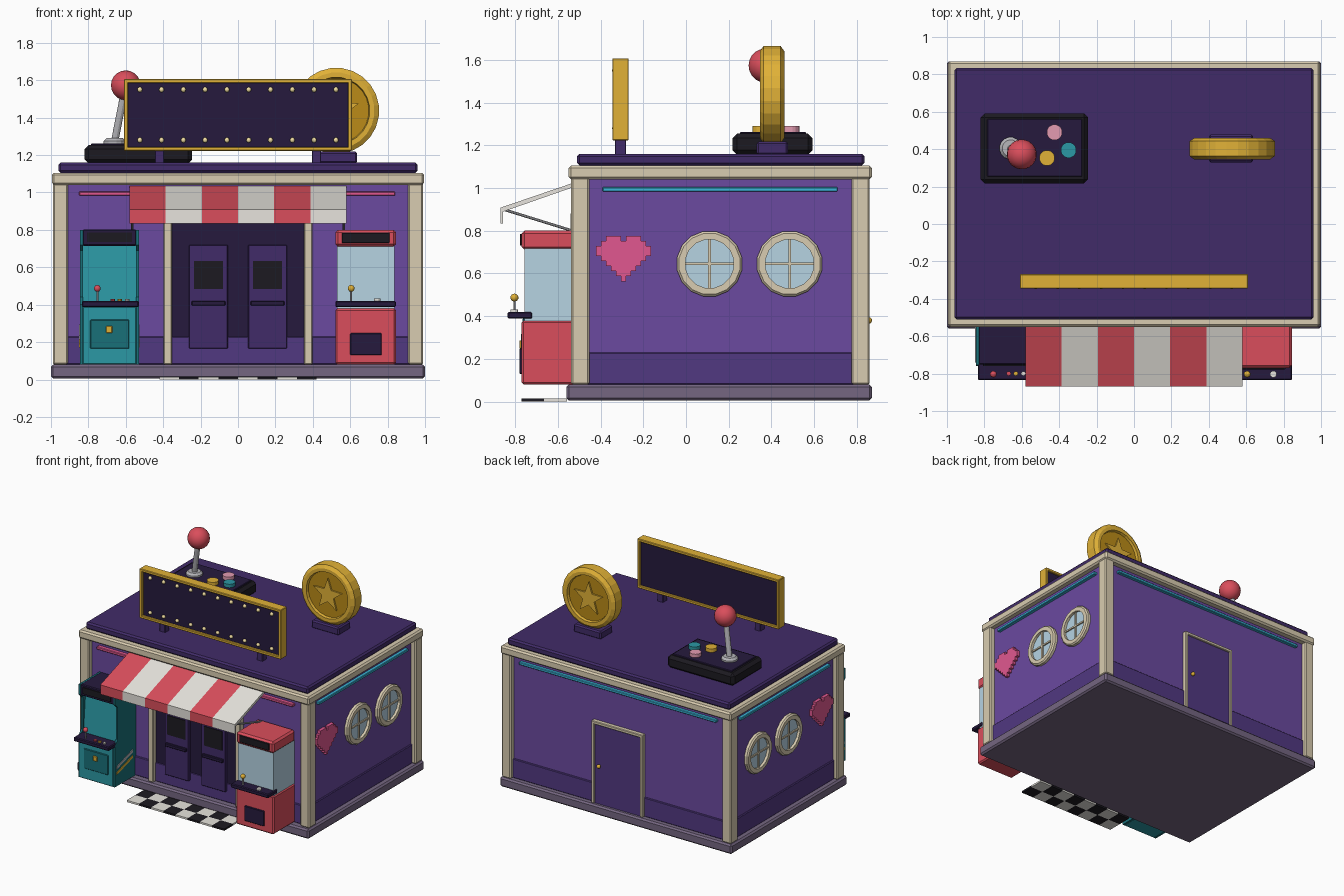
import bpy, bmesh, math
from mathutils import Vector

if "Cube" in bpy.data.objects:
    bpy.data.objects.remove(bpy.data.objects["Cube"])

MATS = {}
PURPLE, DEEP, ROOF, NIGHT = '6A4B9E', '523B80', '432F68', '2A2040'
CREAM, GOLD, OCHRE, RED, WHITE = 'D8CBAF', 'E0B03A', 'B98A1E', 'D94F5C', 'E6E3DC'
TEAL, DTEAL, BLACK, GREY = '2F97A3', '1F6F78', '222026', 'B4B4B8'
GLASS, PINK, CYAN, STONE = 'B4D2E2', 'E0588F', '3DB4D8', '746680'
ROSE = 'E39AB0'


def mat(h):
    if h not in MATS:
        m = bpy.data.materials.new('colour_' + h)
        m.diffuse_color = [(int(h[i:i + 2], 16) / 255) ** 2.2 for i in (0, 2, 4)] + [1]
        m.use_nodes = True
        m.node_tree.nodes["Principled BSDF"].inputs["Base Color"].default_value = m.diffuse_color
        MATS[h] = m
    return MATS[h]


def finish(name, bm, col, bevel=0, smooth=False):
    bmesh.ops.recalc_face_normals(bm, faces=bm.faces)
    if bevel:
        bmesh.ops.bevel(bm, geom=bm.edges[:], offset=bevel, segments=1, affect='EDGES')
    me = bpy.data.meshes.new(name)
    bm.to_mesh(me)
    bm.free()
    ob = bpy.data.objects.new(name, me)
    bpy.context.collection.objects.link(ob)
    me.materials.append(mat(col))
    if smooth:
        for p in me.polygons:
            p.use_smooth = True
    return ob


def box(name, x0, x1, y0, y1, z0, z1, col, bevel=0):
    bm = bmesh.new()
    bmesh.ops.create_cube(bm, size=1)
    for v in bm.verts:
        v.co = ((x0 + x1) / 2 + v.co.x * (x1 - x0), (y0 + y1) / 2 + v.co.y * (y1 - y0),
                (z0 + z1) / 2 + v.co.z * (z1 - z0))
    return finish(name, bm, col, bevel)


def prism(name, pts, axis, a, b, col, bevel=0):
    """Extrude a (y,z) outline along x, or an (x,z) outline along y."""
    bm = bmesh.new()
    put = (lambda p, t: (t, p[0], p[1])) if axis == 'x' else (lambda p, t: (p[0], t, p[1]))
    lo, hi = [[bm.verts.new(put(p, t)) for p in pts] for t in (a, b)]
    bm.faces.new(lo)
    bm.faces.new(hi)
    for i in range(len(pts)):
        j = (i + 1) % len(pts)
        bm.faces.new((lo[i], lo[j], hi[j], hi[i]))
    return finish(name, bm, col, bevel)


def lathe(name, prof, loc, axis, col, n=16, smooth=False):
    """Spin an (r,h) profile around an axis."""
    bm = bmesh.new()
    rings = [[bm.verts.new((r * math.cos(2 * math.pi * (k + .5) / n), r * math.sin(2 * math.pi * (k + .5) / n), h))
              for k in range(n)] for r, h in prof]
    for p, q in zip(rings, rings[1:]):
        for k in range(n):
            bm.faces.new((p[k], p[(k + 1) % n], q[(k + 1) % n], q[k]))
    bmesh.ops.remove_doubles(bm, verts=bm.verts, dist=1e-5)
    rot = Vector(axis).to_track_quat('Z', 'Y').to_matrix()
    for v in bm.verts:
        v.co = rot @ v.co + Vector(loc)
    return finish(name, bm, col, 0, smooth)


def disc(name, loc, axis, r, h, col, n=16):
    return lathe(name, [(0, 0), (r, 0), (r, h), (0, h)], loc, axis, col, n)


def rod(name, a, b, r, col, n=8):
    d = Vector(b) - Vector(a)
    return disc(name, a, d, r, d.length, col, n)


def ball(name, loc, r, col, n=16):
    k = n // 2
    prof = [(r * math.sin(math.pi * i / k), -r * math.cos(math.pi * i / k)) for i in range(k + 1)]
    return lathe(name, prof, loc, (0, 0, 1), col, n, True)


# Building shell
box('foundation', -1, 1, -.56, .87, .005, .08, STONE, .012)
box('walls', -.95, .95, -.5, .82, .08, 1.06, PURPLE)
box('baseboard', -.96, .96, -.51, .83, .08, .23, DEEP, .005)
for x in (-.95, .95):
    for y in (-.495, .817):
        box('corner_pillar', x - .04, x + .04, y - .043, y + .043, .08, 1.05, CREAM, .008)
box('cornice', -.995, .995, -.55, .87, 1.04, 1.105, CREAM, .012)
box('roof_slab', -.96, .96, -.51, .835, 1.105, 1.16, ROOF, .012)

# Neon strips
box('front_neon', -.85, .84, -.53, -.495, .983, 1.005, PINK, .004)
box('back_neon', -.85, .85, .815, .845, .983, 1.005, CYAN, .004)

# Side walls: neon, round windows and pixel heart
HEART = ['..###.###..', '.#########.', '###########', '###########', '.#########.',
         '..#######..', '...#####...', '....###....', '.....#.....']
for s in (-1, 1):
    a, b = sorted((s * .945, s * .975))
    box('side_neon', a, b, -.39, .71, .983, 1.005, CYAN, .004)
    for y in (.11, .485):
        lathe('window_ring', [(.115, 0), (.155, 0), (.155, .025), (.145, .035), (.115, .035), (.115, 0)],
              (s * .945, y, .645), (s, 0, 0), CREAM)
        disc('window_glass', (s * .945, y, .645), (s, 0, 0), .118, .015, GLASS)
        c, d = sorted((s * .95, s * .97))
        box('window_mullion', c, d, y - .006, y + .006, .53, .76, CREAM)
        box('window_crossbar', c, d, y - .115, y + .115, .639, .651, CREAM)
    px = .0235
    for r, row in enumerate(HEART):
        for part, off in ((p, row.find(p)) for p in set(row.strip('.').split('.'))):
            for y0 in ([off] if row.count(part) == 1 or r else [2, 6]):
                z = .775 - r * px
                box('pixel_heart', a, b, -.422 + y0 * px, -.422 + (y0 + len(part)) * px, z - px, z, PINK)

# Back door
box('back_door', -.2, .2, .82, .84, .08, .7, DEEP)
for s in (-1, 1):
    box('back_door_jamb', s * .21 - .012, s * .21 + .012, .815, .852, .08, .72, CREAM, .004)
box('back_door_head', -.222, .222, .815, .852, .697, .721, CREAM, .004)
ball('back_door_knob', (.155, .855, .38), .016, GOLD, 10)

# Entrance
box('entrance_dark', -.355, .355, -.507, -.49, .22, .86, NIGHT)
for s in (-1, 1):
    box('entrance_post', s * .375 - .022, s * .375 + .022, -.54, -.49, .08, .88, CREAM, .005)
    c = s * .158
    box('entrance_door', c - .104, c + .104, -.53, -.5, .165, .72, ROOF, .004)
    box('door_window', c - .078, c + .078, -.535, -.52, .485, .635, BLACK)
    box('door_handle', c - .09, c + .09, -.548, -.525, .395, .42, NIGHT, .004)
box('entrance_lintel', -.397, .397, -.54, -.49, .84, .885, CREAM, .005)

# Striped awning
w = 1.16 / 6
for i in range(6):
    x = -.58 + i * w
    col = WHITE if i % 2 else RED
    prism('awning_stripe', [(-.49, 1.037), (-.868, .908), (-.868, .885), (-.49, 1.017)], 'x', x, x + w, col)
    box('awning_valance', x, x + w, -.868, -.856, .835, .9, col)
for s in (-1, 1):
    rod('awning_rod', (s * .565, -.855, .9), (s * .565, -.5, .79), .007, GREY)

# Checkered mat
for i in range(8):
    for j in range(2):
        x, y = -.42 + i * .105, -.77 + j * .106
        box('mat_tile', x, x + .105, y, y + .106, 0, .014, BLACK if (i + j) % 2 else WHITE)

# Roof sign
box('sign_panel', -.595, .595, -.327, -.283, 1.235, 1.59, NIGHT)
for z in (1.222, 1.585):
    box('sign_rail', -.61, .61, -.345, -.268, z, z + .022, GOLD, .004)
for x in (-.61, .588):
    box('sign_stile', x, x + .022, -.345, -.268, 1.222, 1.607, GOLD, .004)
for i in range(10):
    for z in (1.28, 1.55):
        ball('sign_bulb', (-.525 + i * .1165, -.333, z), .015, 'F0DCA0', 8)
for x in (-.42, .42):
    box('sign_leg', x - .025, x + .025, -.333, -.28, 1.155, 1.23, ROOF, .004)

# Giant coin
C = (.525, .403, 1.437)
lathe('coin', [(0, -.035), (.175, -.035), (.18, -.057), (.205, -.057), (.23, -.04), (.23, .04),
               (.205, .057), (.18, .057), (.175, .035), (0, .035)], C, (0, 1, 0), GOLD, 24)
for s in (-1, 1):
    disc('coin_face', (C[0], C[1] + s * .03, C[2]), (0, s, 0), .174, .008, OCHRE, 24)
star = [(C[0] + r * math.sin(i * math.pi / 5), C[2] + r * math.cos(i * math.pi / 5))
        for i in range(10) for r in ((.052 if i % 2 else .128),)]
prism('coin_star', star, 'y', C[1] - .05, C[1] + .05, GOLD)
box('coin_stand', .4, .637, .33, .478, 1.155, 1.218, ROOF, .01)

# Giant joystick
box('stick_base', -.82, -.245, .217, .592, 1.155, 1.255, BLACK, .022)
box('stick_plate', -.785, -.277, .253, .562, 1.245, 1.263, NIGHT, .004)
lathe('stick_collar', [(0, 0), (.06, 0), (.06, .015), (.045, .03), (0, .03)], (-.66, .405, 1.26), (0, 0, 1), GREY)
rod('stick_shaft', (-.66, .405, 1.27), (-.605, .375, 1.55), .02, GREY, 12)
ball('stick_ball', (-.6, .372, 1.573), .08, RED, 20)
for x, y, col in ((-.35, .395, TEAL), (-.425, .49, ROSE), (-.465, .353, GOLD)):
    disc('stick_button', (x, y, 1.26), (0, 0, 1), .042, .03, col)


def control_deck(x0, x1, stick_x, knob):
    box('control_deck', x0, x1, -.835, -.72, .388, .42, NIGHT, .006)
    rod('deck_stick', (stick_x, -.803, .415), (stick_x, -.803, .48), .006, GREY)
    ball('deck_knob', (stick_x, -.803, .487), .019, knob, 10)


# Claw machine
box('claw_lower_body', .52, .845, -.77, -.5, .08, .38, RED, .01)
box('claw_glass', .528, .837, -.757, -.5, .375, .72, GLASS)
box('claw_top', .52, .845, -.77, -.5, .71, .8, RED, .014)
box('claw_marquee', .555, .81, -.778, -.76, .73, .785, BLACK, .003)
box('claw_hatch', .6, .768, -.78, -.76, .13, .248, NIGHT, .004)
control_deck(.52, .845, .605, GOLD)
disc('claw_button', (.745, -.803, .418), (0, 0, 1), .018, .014, WHITE, 12)

# Arcade cabinet
for x in (-.845, -.545):
    prism('cabinet_side', [(-.5, .08), (-.76, .08), (-.76, .4), (-.725, .44), (-.725, .69), (-.755, .72),
                           (-.755, .8), (-.5, .8)], 'x', x, x + .015, DTEAL)
box('cabinet_lower', -.832, -.542, -.765, -.5, .08, .39, TEAL, .005)
prism('cabinet_screen', [(-.5, .38), (-.72, .38), (-.69, .73), (-.5, .73)], 'x', -.832, -.542, TEAL)
box('cabinet_head', -.832, -.542, -.752, -.5, .715, .802, NIGHT, .006)
box('cabinet_marquee', -.807, -.567, -.76, -.745, .735, .785, BLACK)
box('cabinet_coin_door', -.79, -.582, -.772, -.76, .165, .32, DTEAL, .004)
box('cabinet_coin_slot', -.705, -.672, -.78, -.765, .248, .287, GOLD, .003)
control_deck(-.835, -.53, -.752, RED)
for x, col in ((-.67, RED), (-.632, GOLD), (-.592, WHITE)):
    disc('cabinet_button', (x, -.8, .418), (0, 0, 1), .012, .012, col, 10)
for z, col in ((.17, GOLD), (.215, GREY)):
    for x in (-.849, -.532):
        prism('cabinet_stripe', [(-.74, z), (-.54, z + .06), (-.54, z + .08), (-.74, z + .02)], 'x', x, x + .006, col)
